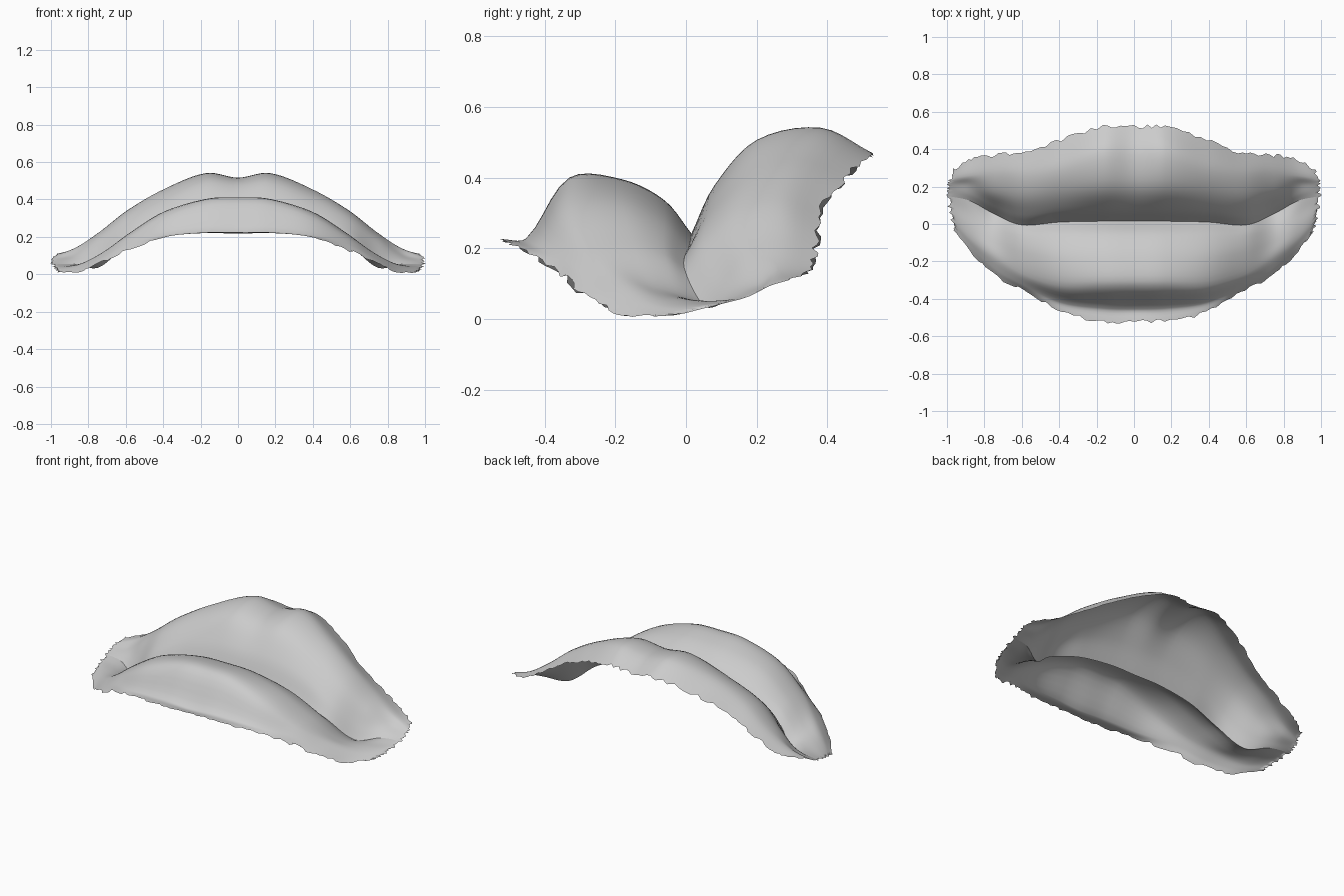
import bpy, bmesh, random
from mathutils import Vector

random.seed(4)
cube = bpy.data.objects.get("Cube")
if cube:
    bpy.data.objects.remove(cube)

skin = bpy.data.materials.new("pale_grey")
skin.use_nodes = True
grey = (0.6, 0.6, 0.6, 1)
skin.diffuse_color = grey
skin.node_tree.nodes["Principled BSDF"].inputs["Base Color"].default_value = grey

# Sideways stations from the middle to the mouth corner
STATIONS = [0, .17, .4, .6, .75, .88, 1]


def row(half_width, depths, heights):
    """One contour running from the middle of the mouth to its corner."""
    return [Vector((s * half_width, y, z)) for s, y, z in zip(STATIONS, depths, heights)]


# Contours of the lower lip, front rim to mouth line
front_rim = row(.96, [-.52, -.52, -.47, -.36, -.29, -.18, -.04], [.225, .225, .2, .135, .07, .015, .01])
foot = row(.97, [-.455, -.45, -.42, -.33, -.25, -.14, -.01], [.222, .228, .21, .165, .09, .03, .015])
shoulder = row(.98, [-.33, -.33, -.33, -.27, -.18, -.09, .03], [.4, .392, .32, .205, .11, .045, .025])
lower_mid = row(.99, [-.18, -.18, -.18, -.15, -.1, -.02, .07], [.395, .388, .33, .21, .095, .05, .035])
lower_inner = row(.995, [-.06, -.06, -.06, -.06, -.02, .06, .11], [.335, .33, .28, .185, .07, .05, .045])
mouth_line = row(1, [.015, .015, .01, -.005, .055, .125, .15], [.24, .24, .21, .145, .035, .055, .055])

# Contours of the upper lip, mouth line to back rim
upper_inner = row(1, [.08, .08, .07, .05, .1, .16, .18], [.375, .375, .32, .22, .105, .08, .065])
upper_mid = row(1, [.2, .2, .18, .15, .17, .21, .21], [.49, .505, .42, .31, .19, .105, .08])
crest = row(.99, [.37, .38, .31, .27, .27, .26, .24], [.515, .54, .455, .34, .225, .14, .095])
back_rim = row(.97, [.52, .52, .45, .38, .37, .35, .29], [.46, .47, .4, .3, .21, .14, .11])


def smooth_path(points, steps):
    """Spline through the points, with tangents limited to the local spacing."""
    last = len(points) - 1
    slopes = []
    for i, p in enumerate(points):
        a, b = points[max(i - 1, 0)], points[min(i + 1, last)]
        before, after = (p - a).length, (b - p).length
        slopes.append((b - a) / max(before + after, 1e-6))
    path = []
    for i in range(last):
        a, b = points[i], points[i + 1]
        span = (b - a).length
        for k in range(steps):
            t = k / steps
            bend = slopes[i] * (t * (1 - t) ** 2) - slopes[i + 1] * (t * t * (1 - t))
            # Cubic Hermite blend between neighbouring points
            path.append(a.lerp(b, t * t * (3 - 2 * t)) + bend * span)
    return path + [points[-1]]


def mirrored(half):
    left = [Vector((-p.x, p.y, p.z)) for p in reversed(half[1:])]
    return left + half


def build_lip(name, contours, rim_index):
    # Spline every contour sideways, then spline across the contours
    lines = [smooth_path(mirrored(c), 7) for c in contours]
    grid = [smooth_path(list(column), 5) for column in zip(*lines)]
    # Ragged outer rim and corners
    for column in grid:
        inner = column[1] if rim_index == 0 else column[-2]
        out = (column[rim_index] - inner).normalized()
        column[rim_index] += out * random.uniform(-.012, .012)
    for column in (grid[0], grid[-1]):
        for p in column[1:-1]:
            p.x *= random.uniform(.98, 1.005)
    bm = bmesh.new()
    verts = [[bm.verts.new(p) for p in column] for column in grid]
    for a, b in zip(verts, verts[1:]):
        for j in range(len(a) - 1):
            bm.faces.new((a[j], b[j], b[j + 1], a[j + 1]))
    mesh = bpy.data.meshes.new(name)
    bm.to_mesh(mesh)
    bm.free()
    mesh.materials.append(skin)
    mesh.shade_smooth()
    lip = bpy.data.objects.new(name, mesh)
    bpy.context.collection.objects.link(lip)


build_lip("lower_lip", [front_rim, foot, shoulder, lower_mid, lower_inner, mouth_line], 0)
build_lip("upper_lip", [mouth_line, upper_inner, upper_mid, crest, back_rim], -1)
